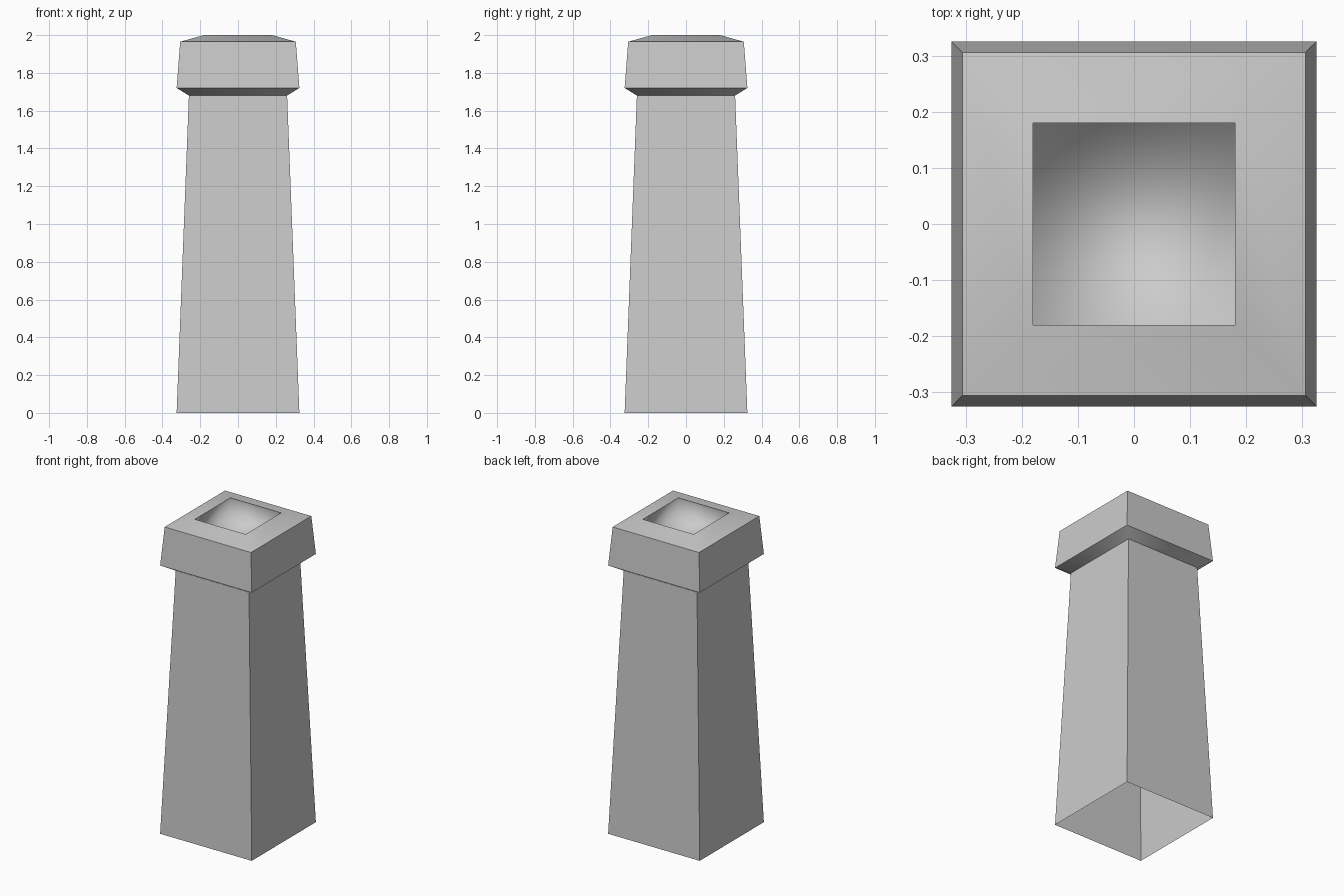
import bpy
import bmesh

cube = bpy.data.objects.get("Cube")
if cube:
    bpy.data.objects.remove(cube, do_unlink=True)

# One plain grey for everything
grey = bpy.data.materials.new("light_grey_stone")
grey.use_nodes = True
colour = (0.6, 0.6, 0.6, 1.0)
grey.diffuse_color = colour
grey.node_tree.nodes["Principled BSDF"].inputs["Base Color"].default_value = colour


def square_stack(name, levels, hard_corners, hard_rings, floor=False):
    """Skin square rings given as (half width, height); optionally close the last one."""
    bm = bmesh.new()
    rings = [[bm.verts.new((sx * w, sy * w, z))
              for sx, sy in ((-1, -1), (1, -1), (1, 1), (-1, 1))]
             for w, z in levels]
    for low, high in zip(rings, rings[1:]):
        for i in range(4):
            j = (i + 1) % 4
            bm.faces.new((low[i], low[j], high[j], high[i]))
    if floor:
        bm.faces.new(rings[-1])
    for face in bm.faces:
        face.smooth = True
    # Crisp corners and rims, soft shading elsewhere
    for i in range(4):
        for k in hard_corners:
            bm.edges.get((rings[k][i], rings[k + 1][i])).smooth = False
        for k in hard_rings:
            bm.edges.get((rings[k][i], rings[k][(i + 1) % 4])).smooth = False
    mesh = bpy.data.meshes.new(name)
    bm.to_mesh(mesh)
    bm.free()
    mesh.materials.append(grey)
    obj = bpy.data.objects.new(name, mesh)
    bpy.context.collection.objects.link(obj)
    return obj


# Tapered hollow shaft, open underneath
square_stack("shaft", [(0.325, 0), (0.26, 1.68)], hard_corners=[0], hard_rings=[])

# Collar: sloped underside, leaning sides, shallow sloped top, square recess
square_stack("collar",
             [(0.26, 1.68), (0.325, 1.72), (0.306, 1.965), (0.18, 2.0), (0.18, 1.88)],
             hard_corners=[1], hard_rings=[1, 2, 3], floor=True)
